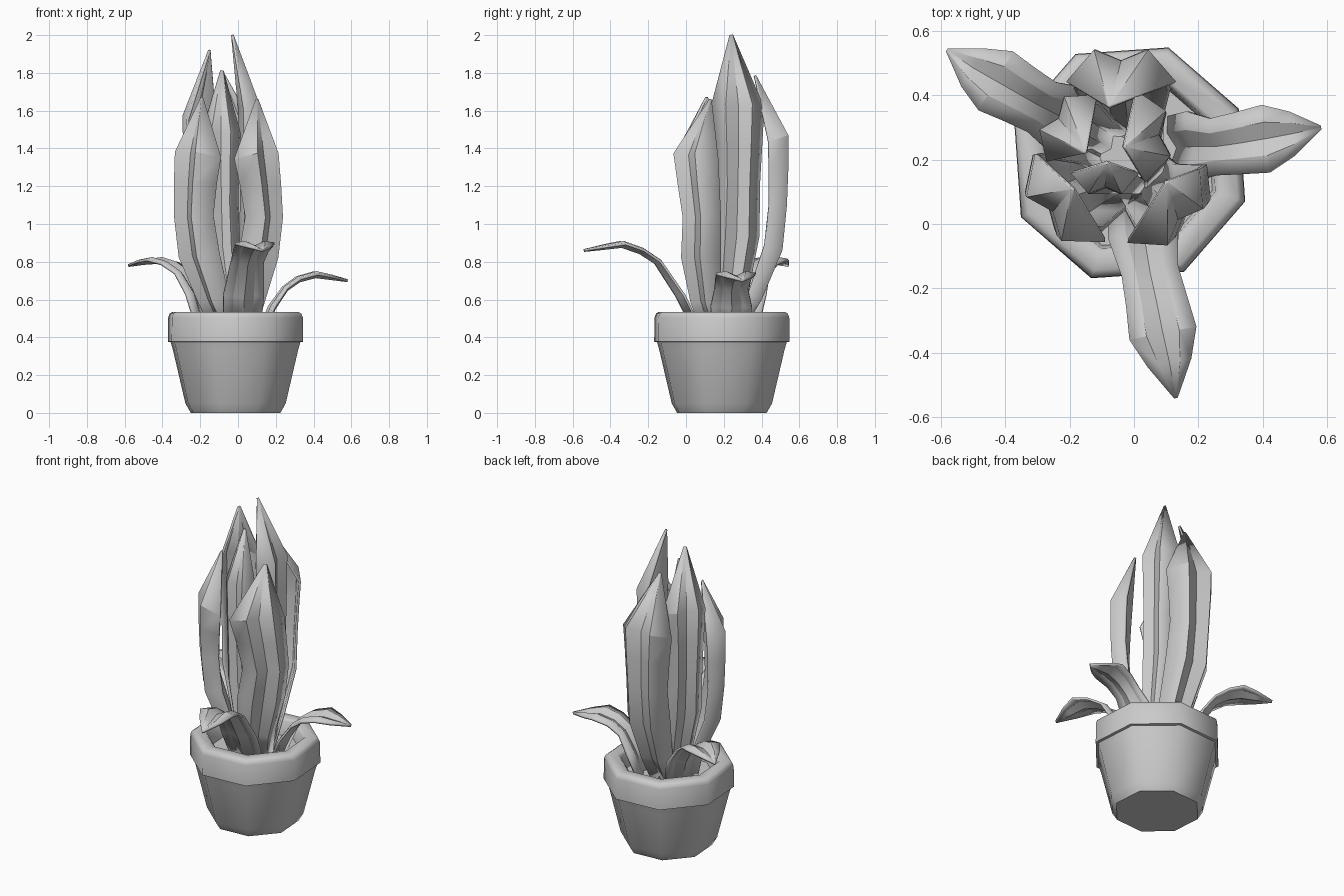
import bpy, bmesh, math
from mathutils import Vector

cube = bpy.data.objects.get("Cube")
if cube:
    bpy.data.objects.remove(cube, do_unlink=True)

grey = bpy.data.materials.new("plain_grey")
grey.use_nodes = True
grey.diffuse_color = (0.6, 0.6, 0.6, 1)
grey.node_tree.nodes["Principled BSDF"].inputs["Base Color"].default_value = grey.diffuse_color

CENTRE = Vector((-0.013, 0.19, 0))


def make_object(name, bm, angle):
    bmesh.ops.recalc_face_normals(bm, faces=bm.faces)
    mesh = bpy.data.meshes.new(name)
    bm.to_mesh(mesh)
    bm.free()
    mesh.materials.append(grey)
    obj = bpy.data.objects.new(name, mesh)
    bpy.context.collection.objects.link(obj)
    bpy.ops.object.select_all(action="DESELECT")
    obj.select_set(True)
    bpy.context.view_layer.objects.active = obj
    bpy.ops.object.shade_smooth_by_angle(angle=math.radians(angle))
    return obj


def bridge(bm, rings, closed):
    for a, b in zip(rings, rings[1:]):
        n = len(a)
        for i in range(n if closed else n - 1):
            j = (i + 1) % n
            bm.faces.new((a[i], a[j], b[j], b[i]))


# Eight-sided pot: profile of radius and height, from the base round to the soil
def lathe(name, profile, sides=8):
    bm = bmesh.new()
    rings = []
    for r, z in profile:
        ring = []
        for i in range(sides):
            a = math.radians(26.5) + math.tau * i / sides
            ring.append(bm.verts.new(CENTRE + Vector((r * math.cos(a), r * math.sin(a), z))))
        rings.append(ring)
    bridge(bm, rings, True)
    bm.faces.new(rings[0])
    bm.faces.new(rings[-1])
    return make_object(name, bm, 50)


lathe("pot", [(0.25, 0), (0.28, 0.05), (0.35, 0.335), (0.362, 0.374), (0.378, 0.377),
              (0.376, 0.505), (0.368, 0.525), (0.352, 0.535),
              (0.295, 0.535), (0.28, 0.52), (0.27, 0.43)])


# Creased leaf: a cross-section (across, outward) swept along a path
def leaf(name, path, widths, facing, section):
    d = Vector((*facing, 0)).normalized()
    side = Vector((-d.y, d.x, 0))
    bm = bmesh.new()
    rings = []
    for i, (p, w) in enumerate(zip(path, widths)):
        t = (path[min(i + 1, len(path) - 1)] - path[max(i - 1, 0)]).normalized()
        normal = side.cross(t).normalized()
        rings.append([bm.verts.new(p + (side * u + normal * v) * w) for u, v in section])
    bridge(bm, rings, False)
    obj = make_object(name, bm, 25)
    solid = obj.modifiers.new("thickness", "SOLIDIFY")
    solid.thickness = 0.014
    solid.offset = 0


# Tall leaves: rise from the soil, bulge outward, sway sideways and close in to the tip
RIDGED = [(-1, -0.62), (-0.5, 0), (0, -0.22), (0.5, 0), (1, -0.62)]
# height share, outward share, sway share, width share
STAGES = [(0, 0, 0, 0.6), (0.14, 0.45, 0, 0.68), (0.33, 0.88, 0.5, 0.88),
          (0.5, 0.97, 1, 0.84), (0.64, 1, 0.5, 0.92), (0.77, 1, 0, 1)]


def tall_leaf(name, tip, bulge, facing, width, sway=0):
    tip = Vector(tip)
    out = Vector((*bulge, 0))
    d = Vector((*facing, 0)).normalized()
    root = CENTRE + d * 0.09
    path, widths = [], []
    for t, f, s, w in STAGES:
        p = root.lerp(out, f) + Vector((-d.y, d.x, 0)) * sway * s
        p.z = 0.41 + (tip.z - 0.41) * t
        path.append(p)
        widths.append(w * width)
    leaf(name, path + [tip], widths + [0.004], facing, RIDGED)


tall_leaf("tall_leaf_front_left", (0.10, 0.13, 1.66), (0.155, -0.005), (0.72, -0.7), 0.155, 0.05)
tall_leaf("tall_leaf_front_right", (-0.19, 0.11, 1.67), (-0.275, 0.02), (-0.78, -0.62), 0.17, -0.03)
tall_leaf("tall_leaf_back", (-0.075, 0.365, 1.785), (-0.04, 0.535), (0, 1), 0.165)
tall_leaf("tall_leaf_left", (-0.03, 0.24, 2.0), (0.1, 0.28), (1, 0.1), 0.138)
tall_leaf("tall_leaf_right", (-0.15, 0.225, 1.92), (-0.25, 0.34), (-0.8, 0.6), 0.125)
tall_leaf("tall_leaf_middle", (-0.085, 0.19, 1.81), (-0.09, 0.1), (0, -1), 0.1)

# Low leaves: arch over the rim, grooved along the upper side
GULL = [(-1, 0), (-0.5, -0.08), (0, 0.14), (0.5, -0.08), (1, 0)]
LOW_WIDTHS = [0.1, 0.11, 0.088, 0.095, 0.105, 0.068, 0.004]


def low_leaf(name, path, facing):
    leaf(name, [Vector(p) for p in path], LOW_WIDTHS, facing, GULL)


low_leaf("low_leaf_front",
         [(0.02, 0.07, 0.42), (0.03, -0.03, 0.62), (0.05, -0.15, 0.8), (0.07, -0.24, 0.86),
          (0.09, -0.34, 0.895), (0.11, -0.43, 0.88), (0.13, -0.54, 0.86)], (0.2, -1))
low_leaf("low_leaf_left",
         [(0.12, 0.235, 0.42), (0.18, 0.24, 0.56), (0.25, 0.24, 0.66), (0.32, 0.25, 0.71),
          (0.41, 0.265, 0.735), (0.49, 0.28, 0.72), (0.58, 0.3, 0.70)], (1, 0.12))
low_leaf("low_leaf_right",
         [(-0.16, 0.29, 0.42), (-0.22, 0.33, 0.63), (-0.29, 0.365, 0.74), (-0.36, 0.405, 0.79),
          (-0.43, 0.445, 0.81), (-0.5, 0.485, 0.8), (-0.58, 0.54, 0.78)], (-0.86, 0.5))
